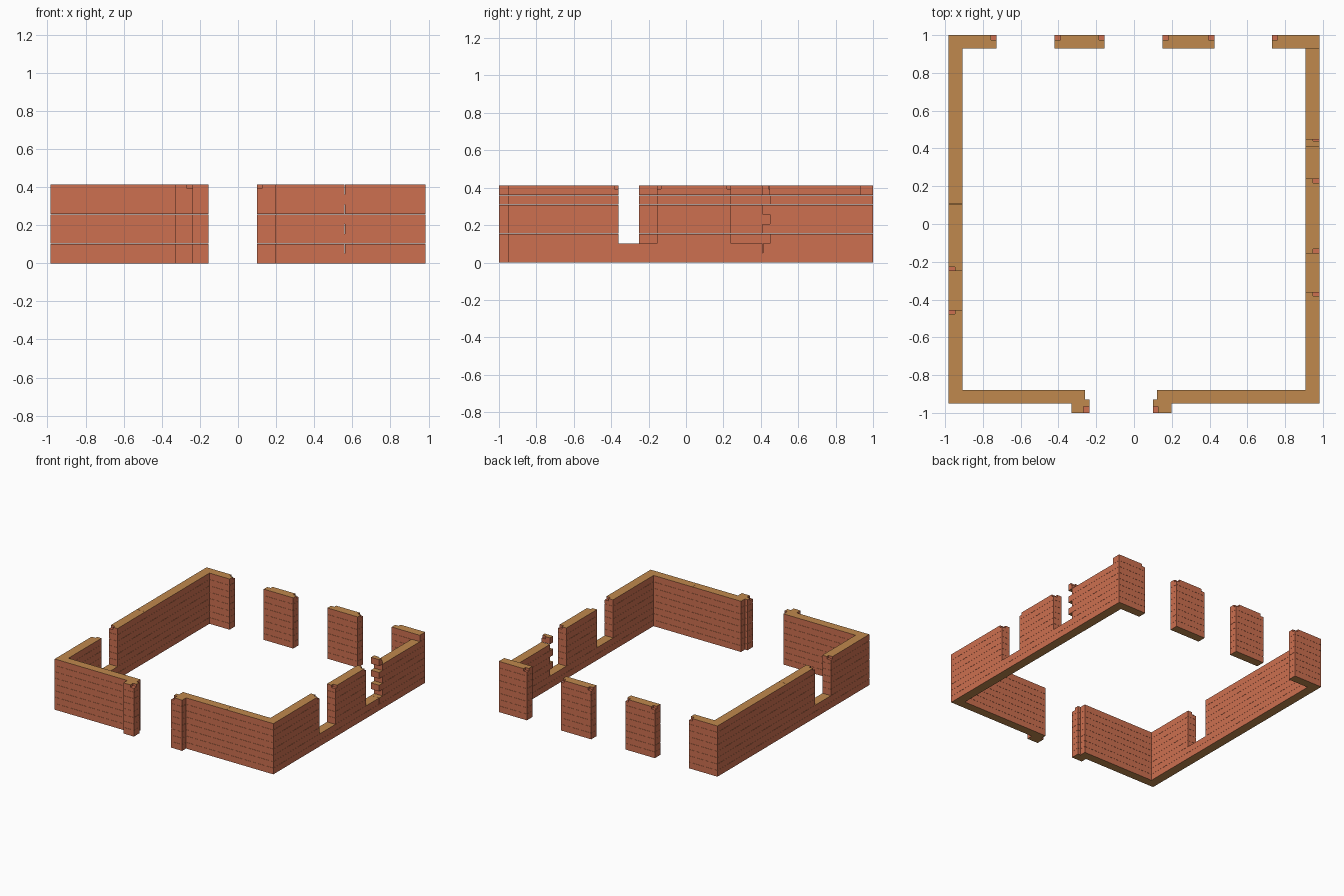
import bpy, bmesh

cube = bpy.data.objects.get("Cube")
if cube:
    bpy.data.objects.remove(cube)

COURSES, HEIGHT, GAP = 8, 0.412, 0.001
STEP = HEIGHT / COURSES
OUT, INN = 0.983, 0.908        # side wall faces
FRONT_IN, BACK_IN = -0.88, 0.93
SILL_COURSES = 2


def material(name, rgb):
    m = bpy.data.materials.new(name)
    m.diffuse_color = (*rgb, 1)
    m.use_nodes = True
    bsdf = m.node_tree.nodes["Principled BSDF"]
    bsdf.inputs["Base Color"].default_value = (*rgb, 1)
    bsdf.inputs["Roughness"].default_value = 0.9
    return m


brick = material("brick red", (0.61, 0.16, 0.08))
timber = material("cap brown", (0.53, 0.25, 0.075))


def rect(x0, y0, x1, y1):
    return [(x0, y0), (x1, y0), (x1, y1), (x0, y1)]


def prism(bm, outline, z0, z1):
    base = bm.faces.new([bm.verts.new((x, y, z0)) for x, y in outline])
    top = bmesh.ops.extrude_face_region(bm, geom=[base])["geom"]
    bmesh.ops.translate(bm, vec=(0, 0, z1 - z0),
                        verts=[v for v in top if isinstance(v, bmesh.types.BMVert)])


def finish(bm, name, mats):
    bmesh.ops.recalc_face_normals(bm, faces=bm.faces)
    if len(mats) > 1:
        for f in bm.faces:
            f.material_index = int(abs(f.normal.z) > 0.5)
    mesh = bpy.data.meshes.new(name)
    bm.to_mesh(mesh)
    bm.free()
    for m in mats:
        mesh.materials.append(m)
    ob = bpy.data.objects.new(name, mesh)
    bpy.context.collection.objects.link(ob)
    return ob


def wall(name, outlines_for_course, notches=()):
    """Stack courses of outlines, then notch the top outer jamb corners."""
    bm = bmesh.new()
    for i in range(COURSES):
        z1 = (i + 1) * STEP - (GAP if i < COURSES - 1 else 0)
        for outline in outlines_for_course(i):
            prism(bm, outline, i * STEP, z1)
    ob = finish(bm, name, [brick, timber])
    if notches:
        bm = bmesh.new()
        for r in notches:
            prism(bm, rect(*r), HEIGHT - 0.02, HEIGHT + 0.02)
        cutter = finish(bm, name + "_notch_cutter", [brick])
        cutter.hide_render = True
        cutter.hide_viewport = True
        cutter.display_type = 'WIRE'
        mod = ob.modifiers.new("jamb_notches", 'BOOLEAN')
        mod.object = cutter
        mod.operation = 'DIFFERENCE'
        mod.solver = 'EXACT'
    return ob


# Side walls: windows above the sill, a staggered joint in alternate courses
def side_wall(name, sign, windows, joint):
    x0, x1 = sorted((sign * OUT, sign * INN))

    def outlines(i):
        cuts = list(windows) if i >= SILL_COURSES else []
        if i % 2:
            cuts.append((joint - GAP / 2, joint + GAP / 2))
        ends = [FRONT_IN] + [v for c in sorted(cuts) for v in c] + [BACK_IN]
        return [rect(x0, a, x1, b) for a, b in zip(ends[::2], ends[1::2])]

    a, b = sorted((sign * (OUT - 0.035), sign * (OUT + 0.02)))
    notches = []
    for lo, hi in windows:
        notches += [(a, lo - 0.022, b, lo + 0.01), (a, hi - 0.01, b, hi + 0.022)]
    wall(name, outlines, notches)


side_wall("left_wall", 1, [(-0.36, -0.155), (0.24, 0.45)], 0.41)
side_wall("right_wall", -1, [(-0.455, -0.25)], 0.105)

# Back wall: two corner returns and two piers between the doorways
for name, x0, x1 in (("back_right_corner", -OUT, -0.727), ("back_right_pier", -0.42, -0.155),
                     ("back_left_pier", 0.152, 0.425), ("back_left_corner", 0.73, OUT)):
    cuts = []
    if x0 > -OUT:
        cuts.append((x0 - 0.01, 0.975, x0 + 0.03, 1.02))
    if x1 < OUT:
        cuts.append((x1 - 0.03, 0.975, x1 + 0.01, 1.02))
    wall(name, lambda i, a=x0, b=x1: [rect(a, BACK_IN, b, 1.0)], cuts)

# Front wall: two runs, each ending in a stepped doorway pier
wall("front_right_wall", lambda i: [[
    (-OUT, -0.95), (-0.33, -0.95), (-0.33, -1), (-0.236, -1), (-0.236, -0.93),
    (-0.26, -0.93), (-0.26, FRONT_IN), (-OUT, FRONT_IN)]],
    [(-0.268, -1.02, -0.22, -0.965)])


def front_left(i):
    pier = [(0.1, -1), (0.198, -1), (0.198, -0.95)]
    back = [(0.122, FRONT_IN), (0.122, -0.93), (0.1, -0.93)]
    if i % 2 == 0:
        return [pier + [(OUT, -0.95), (OUT, FRONT_IN)] + back]
    return [pier + [(0.56, -0.95), (0.56, FRONT_IN)] + back,
            rect(0.56 + GAP, -0.95, OUT, FRONT_IN)]


wall("front_left_wall", front_left, [(0.08, -1.02, 0.127, -0.965)])
